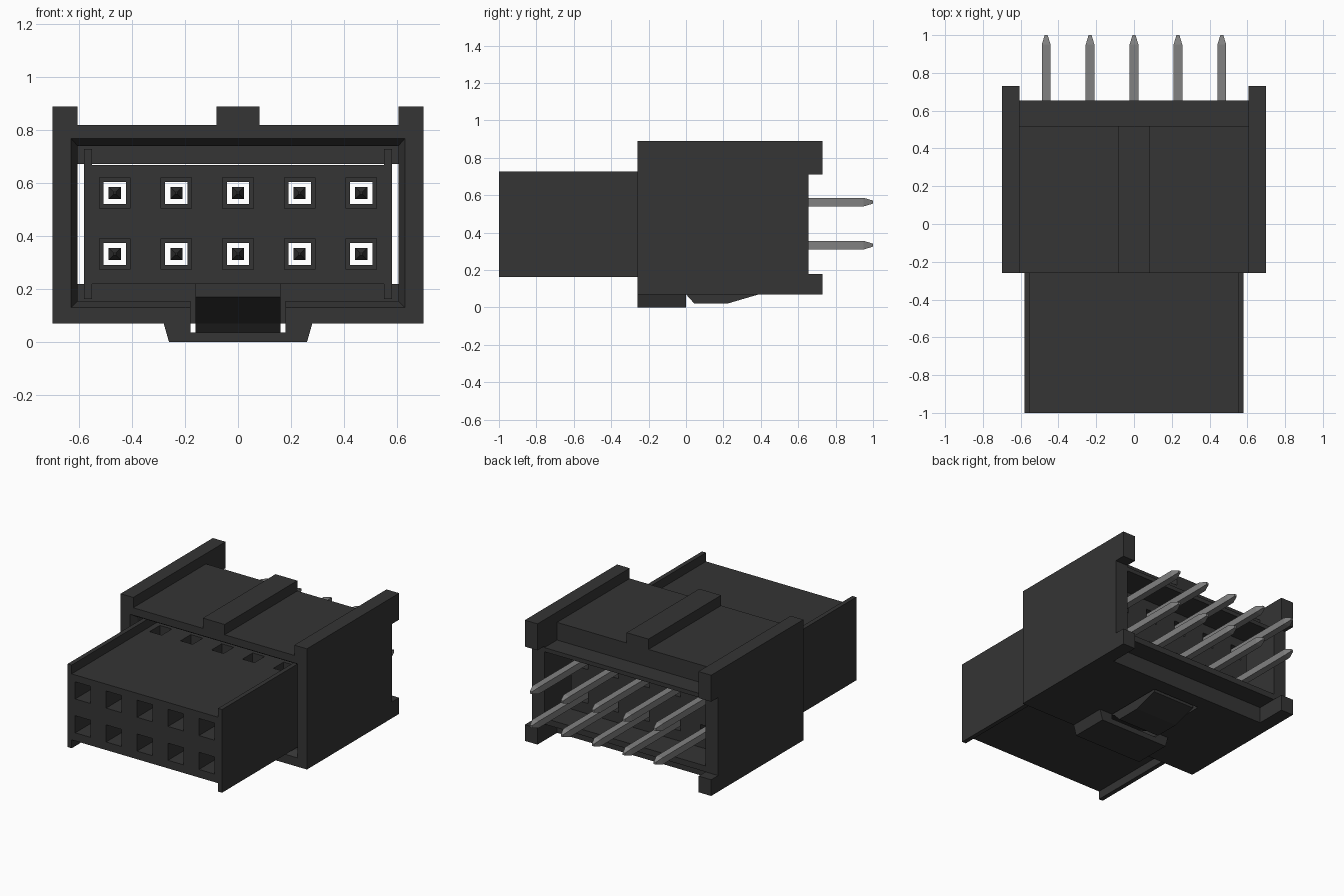
import bpy, bmesh

if "Cube" in bpy.data.objects:
    bpy.data.objects.remove(bpy.data.objects["Cube"], do_unlink=True)


def material(name, value):
    m = bpy.data.materials.new(name)
    m.use_nodes = True
    col = (value, value, value, 1)
    m.diffuse_color = col
    bsdf = m.node_tree.nodes["Principled BSDF"]
    bsdf.inputs["Base Color"].default_value = col
    bsdf.inputs["Roughness"].default_value = 0.6
    return m


BLACK = material("black plastic", 0.035)
METAL = material("grey metal", 0.22)


def finish(name, bm, mats=(BLACK,)):
    bmesh.ops.recalc_face_normals(bm, faces=bm.faces)
    me = bpy.data.meshes.new(name)
    bm.to_mesh(me)
    bm.free()
    for m in mats:
        me.materials.append(m)
    ob = bpy.data.objects.new(name, me)
    bpy.context.scene.collection.objects.link(ob)
    return ob


def loft(bm, rings):
    """Skin a list of equal-length point rings and cap both ends."""
    vs = [[bm.verts.new(p) for p in r] for r in rings]
    n = len(rings[0])
    for a, b in zip(vs, vs[1:]):
        for i in range(n):
            j = (i + 1) % n
            bm.faces.new((a[i], a[j], b[j], b[i]))
    bm.faces.new(vs[0][::-1])
    bm.faces.new(vs[-1])


def rect(y, x0, x1, z0, z1):
    return [(x0, y, z0), (x1, y, z0), (x1, y, z1), (x0, y, z1)]


def boxes(name, specs):
    """Each spec is x0, x1, y0, y1, z0, z1."""
    bm = bmesh.new()
    for x0, x1, y0, y1, z0, z1 in specs:
        loft(bm, [rect(y0, x0, x1, z0, z1), rect(y1, x0, x1, z0, z1)])
    return finish(name, bm)


def side_profile(name, x0, x1, pts):
    """Extrude a (y, z) profile along x."""
    bm = bmesh.new()
    loft(bm, [[(x, y, z) for y, z in pts] for x in (x0, x1)])
    return finish(name, bm)


def cut(ob, cutter):
    cutter.hide_render = True
    mod = ob.modifiers.new("cut", "BOOLEAN")
    mod.operation, mod.solver, mod.object = "DIFFERENCE", "EXACT", cutter
    dg = bpy.context.evaluated_depsgraph_get()
    dg.update()
    me = bpy.data.meshes.new_from_object(ob.evaluated_get(dg))
    ob.modifiers.clear()
    ob.data = me


def drop(ob):
    bpy.data.objects.remove(ob, do_unlink=True)


COLS = [(i - 2) * 0.2325 for i in range(5)]
ROWS = (0.333, 0.563)

# Socket side walls with a rear notch
wall = [(-0.26, 0.07), (0.73, 0.07), (0.73, 0.18), (0.655, 0.18),
        (0.655, 0.71), (0.73, 0.71), (0.73, 0.89), (-0.26, 0.89)]
left_wall = side_profile("left_wall", 0.605, 0.70, wall)
right_wall = side_profile("right_wall", -0.70, -0.605, wall)

# Socket roof and floor, each stepping down to a rear ledge
roof = side_profile("roof", -0.605, 0.605, [
    (-0.26, 0.82), (0.52, 0.82), (0.52, 0.70), (0.655, 0.70),
    (0.655, 0.672), (0.42, 0.672), (0.42, 0.74), (-0.26, 0.74)])
floor = side_profile("floor", -0.605, 0.605, [
    (-0.26, 0.07), (0.52, 0.07), (0.52, 0.18), (0.655, 0.18),
    (0.655, 0.22), (0.42, 0.22), (0.42, 0.155), (-0.26, 0.155)])
boxes("roof_rib", [(-0.082, 0.082, -0.26, 0.52, 0.82, 0.89)])

# Trapezoid latch guard under the front lip
bm = bmesh.new()
loft(bm, [[(-0.26, y, 0), (0.26, y, 0), (0.28, y, 0.07), (-0.28, y, 0.07)]
          for y in (-0.26, 0.0)])
guard = finish("latch_guard", bm)

# Chamfered mouth around the socket opening
bm = bmesh.new()
loft(bm, [rect(-0.27, -0.635, 0.635, 0.125, 0.775),
          rect(-0.21, -0.603, 0.603, 0.157, 0.738)])
mouth = finish("mouth_cutter", bm)
for part in (left_wall, right_wall, roof, floor):
    cut(part, mouth)
drop(mouth)

# Latch channel through the guard and floor
channel = boxes("channel_cutter", [(-0.18, 0.18, -0.3, 0.415, 0.037, 0.25)])
cut(floor, channel)
cut(guard, channel)
drop(channel)

# Plug body with stepped contact holes and terminal windows
plug = boxes("plug_body", [(-0.55, 0.55, -1.0, 0.45, 0.22, 0.668)])


def hole_set(half, y0, y1):
    return [(x - half, x + half, y0, y1, z - half, z + half)
            for x in COLS for z in ROWS]


windows = [(x - 0.045, x + 0.045, -0.22, -0.11, z0, z1)
           for x in COLS for z0, z1 in ((0.58, 0.75), (0.15, 0.315))]
for specs in (hole_set(0.042, -1.1, 0.6), hole_set(0.058, -1.1, -0.8), windows):
    cutter = boxes("hole_cutter", specs)
    cut(plug, cutter)
    drop(cutter)

# Thin side plates of the plug
for side, s in (("left", 1), ("right", -1)):
    x0, x1 = sorted((s * 0.55, s * 0.58))
    boxes(side + "_plug_plate", [(x0, x1, -1.0, 0.40, 0.163, 0.728)])

# Sprung latch hook below the plug
side_profile("latch_hook", -0.16, 0.16, [
    (-0.20, 0.222), (-0.20, 0.17), (0.0, 0.07), (0.045, 0.02),
    (0.22, 0.02), (0.39, 0.07), (0.40, 0.222)])

# Contact pins, tapered at both ends
for r, z in enumerate(ROWS):
    for c, x in enumerate(COLS):
        bm = bmesh.new()
        loft(bm, [rect(y, x - h, x + h, z - h, z + h) for y, h in
                  ((-0.35, 0.004), (-0.30, 0.023), (0.95, 0.023), (1.0, 0.008))])
        for f in bm.faces:
            if f.calc_center_median().y < -0.2:
                f.material_index = 1
        finish(f"pin_{r + 1}_{c + 1}", bm, (METAL, BLACK))
